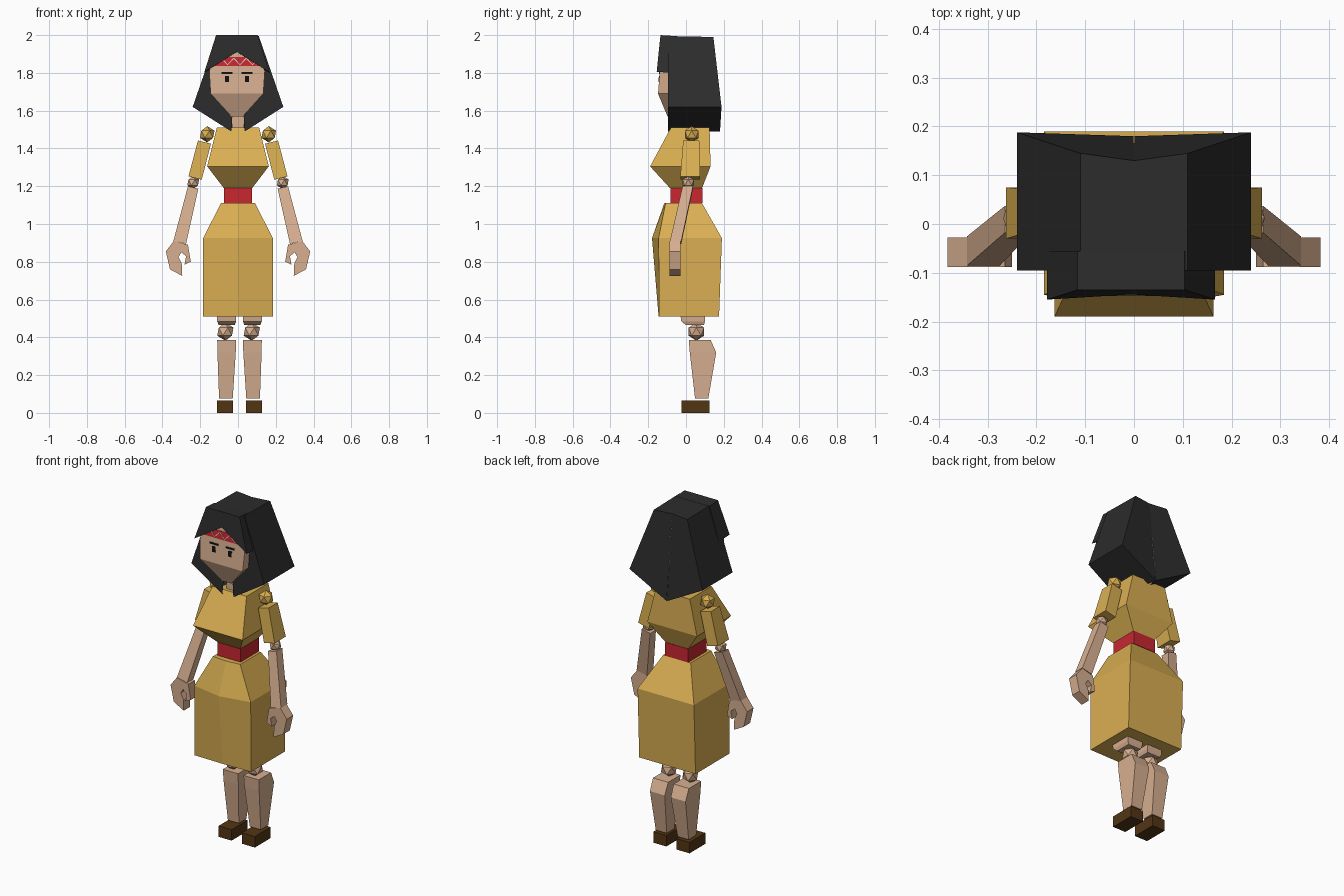
import bpy, bmesh
from mathutils import Matrix

if "Cube" in bpy.data.objects:
    bpy.data.objects.remove(bpy.data.objects["Cube"])


def material(name, r, g, b):
    m = bpy.data.materials.new(name)
    m.diffuse_color = (r, g, b, 1)
    m.use_nodes = True
    m.node_tree.nodes["Principled BSDF"].inputs["Base Color"].default_value = m.diffuse_color
    return m


SKIN = material("skin", .68, .43, .28)
CLOTH = material("ochre cloth", .70, .43, .085)
RED = material("red", .58, .02, .03)
HAIR = material("black hair", .025, .025, .025)
BROWN = material("brown leather", .085, .036, .007)
BLACK = material("black", .005, .005, .005)
WHITE = material("white", .8, .8, .8)


def finish(name, bm, mat):
    bmesh.ops.recalc_face_normals(bm, faces=bm.faces)
    me = bpy.data.meshes.new(name)
    bm.to_mesh(me)
    bm.free()
    me.materials.append(mat)
    ob = bpy.data.objects.new(name, me)
    bpy.context.collection.objects.link(ob)
    return ob


def loft(name, rings, mat, closed=True):
    """Skin a list of equally long point rings; closed lofts get end caps."""
    bm = bmesh.new()
    vs = [[bm.verts.new(p) for p in r] for r in rings]
    n = len(vs[0])
    for a, b in zip(vs, vs[1:]):
        for i in range(n if closed else n - 1):
            j = (i + 1) % n
            bm.faces.new((a[i], a[j], b[j], b[i]))
    if closed:
        bm.faces.new(vs[0])
        bm.faces.new(vs[-1])
    else:  # far end closed by two panels meeting on the middle line
        h = n // 2
        bm.faces.new(vs[-1][:h + 1])
        bm.faces.new(vs[-1][h:])
    return finish(name, bm, mat)


def rect(z, x0, x1, y0, y1):
    return [(x0, y0, z), (x1, y0, z), (x1, y1, z), (x0, y1, z)]


def sym(z, x, y0, y1):
    return rect(z, -x, x, y0, y1)


def mrect(s, dx, z, x0, x1, y0, y1):
    """Rectangle on side s, shifted by dx."""
    return rect(z, s * x0 + dx, s * x1 + dx, y0, y1)


def ball(name, x, y, z, r, mat):
    bm = bmesh.new()
    bmesh.ops.create_icosphere(bm, subdivisions=1, radius=r,
                               matrix=Matrix.Translation((x, y, z)))
    finish(name, bm, mat)


# Dress and belt
loft("bodice", [sym(1.19, .075, -.085, .085), sym(1.305, .163, -.19, .13),
                sym(1.51, .112, -.08, .125)], CLOTH)
loft("belt", [sym(1.11, .075, -.083, .088), sym(1.19, .075, -.083, .088)], RED)


def skirt_ring(z, x, y0, mid, y1):
    return [(-x, y0, z), (0, mid, z), (x, y0, z), (x, y1, z), (-x, y1, z)]


loft("skirt", [skirt_ring(.51, .185, -.142, -.145, .175),
               skirt_ring(.925, .185, -.145, -.18, .19),
               skirt_ring(1.11, .09, -.108, -.115, .085)], CLOTH)

# Neck and head
HX = -.006
loft("neck", [sym(1.49, .032, -.06, .03), sym(1.62, .032, -.06, .03)], SKIN)
loft("head", [rect(1.57, -.036, .026, -.098, .05),
              rect(1.69, -.145, .134, -.148, .12),
              rect(1.81, -.152, .142, -.139, .12),
              rect(1.93, -.11, .10, -.13, .10)], SKIN)


def patch(name, pts, mat, lift):
    """Thin plate lying on the sloping face front, from an (x, z) outline."""
    front = [(x + HX, -.148 + .078 * (z - 1.69) - lift, z) for x, z in pts]
    back = [(x, y + .006, z) for x, y, z in front]
    loft(name, [front, back], mat)


def patch_box(name, x0, x1, z0, z1, mat, lift=.003):
    patch(name, [(x0, z0), (x1, z0), (x1, z1), (x0, z1)], mat, lift)


patch_box("headband", -.125, .125, 1.836, 1.884, RED)
zig = [(-.115 + .0329 * i, 1.843 + .035 * (i % 2)) for i in range(8)]
for (xa, za), (xb, zb) in zip(zig, zig[1:]):
    patch("headband_zigzag", [(xa - .003, za), (xa + .003, za),
                              (xb + .003, zb), (xb - .003, zb)], WHITE, .005)
for s in (-1, 1):
    patch_box("eye", s * .053 - .011, s * .053 + .011, 1.752, 1.784, BLACK)
    patch_box("eyebrow", s * .053 - .029, s * .053 + .029, 1.795, 1.805, BLACK)

# Hair shell, open in front around the face, and fringe
inner = [(-.03, 1.57), (-.12, 1.69), (-.09, 1.88), (0, 1.9),
         (.09, 1.88), (.12, 1.69), (.03, 1.57)]
outer = [(-.036, 1.49), (-.24, 1.62), (-.11, 1.995), (0, 1.995),
         (.11, 1.995), (.24, 1.62), (.036, 1.49)]
back_y = [.18, .188, .145, .13, .145, .188, .18]
loft("hair", [[(x, -.093, z) for x, z in inner],
              [(x, -.095, z) for x, z in outer],
              [(x if abs(x) > .04 else x * .02, y, z - .005 * (z > 1.9))
               for (x, z), y in zip(outer, back_y)]], HAIR, closed=False)
fringe = [(-.11, 2.0), (-.172, 1.805), (0, 1.912), (.172, 1.805), (.11, 2.0)]
loft("fringe", [[(x + HX, -.135 if z > 1.95 else -.155 + .1 * (z - 1.805), z)
                 for x, z in fringe],
                [(x + HX, -.055, z - .005) for x, z in fringe]], HAIR)

# Hand outline in (x, z): wrist, thumb, notch, fingers, knuckles
hand = [(.265, .89), (.25, .80), (.283, .785), (.275, .83), (.30, .85),
        (.315, .825), (.298, .79), (.295, .725), (.36, .76), (.382, .855),
        (.34, .91)]

for s in (-1, 1):
    # Arms
    ball("shoulder", s * .163, .03, 1.475, .043, CLOTH)
    loft("sleeve", [[(s * .143, -.015, 1.425), (s * .212, -.015, 1.442),
                     (s * .212, .07, 1.442), (s * .143, .07, 1.425)],
                    [(s * .192, -.03, 1.235), (s * .262, -.03, 1.252),
                     (s * .262, .075, 1.252), (s * .192, .075, 1.235)]], CLOTH)
    ball("elbow", s * .237, .012, 1.22, .035, SKIN)
    loft("forearm", [[(s * .21, -.018, 1.187), (s * .265, -.018, 1.2),
                      (s * .265, .037, 1.2), (s * .21, .037, 1.187)],
                     [(s * .275, -.085, .895), (s * .342, -.085, .91),
                      (s * .342, -.025, .91), (s * .275, -.025, .895)]], SKIN)
    loft("hand", [[(s * x, -.088, z) for x, z in hand],
                  [(s * x, -.028, z) for x, z in hand]], SKIN)

    # Legs
    d = .008
    loft("thigh", [mrect(s, d, .465, .025, .11, .0, .095),
                   mrect(s, d, .485, .018, .118, -.025, .1),
                   mrect(s, d, .62, .015, .125, -.045, .1)], SKIN)
    ball("knee", s * .07 + .003, .055, .43, .048, SKIN)
    loft("lower_leg", [mrect(s, d, .075, .036, .108, .048, .118),
                       [(s * .02 + d, .02, .32), (s * .117 + d, .02, .32),
                        (s * .117 + d, .16, .32), (s * .02 + d, .16, .32)],
                       mrect(s, d, .387, .018, .118, .015, .13)], SKIN)
    loft("shoe", [mrect(s, d, 0, .034, .119, -.023, .125),
                  mrect(s, d, .065, .034, .119, -.023, .125)], BROWN)
